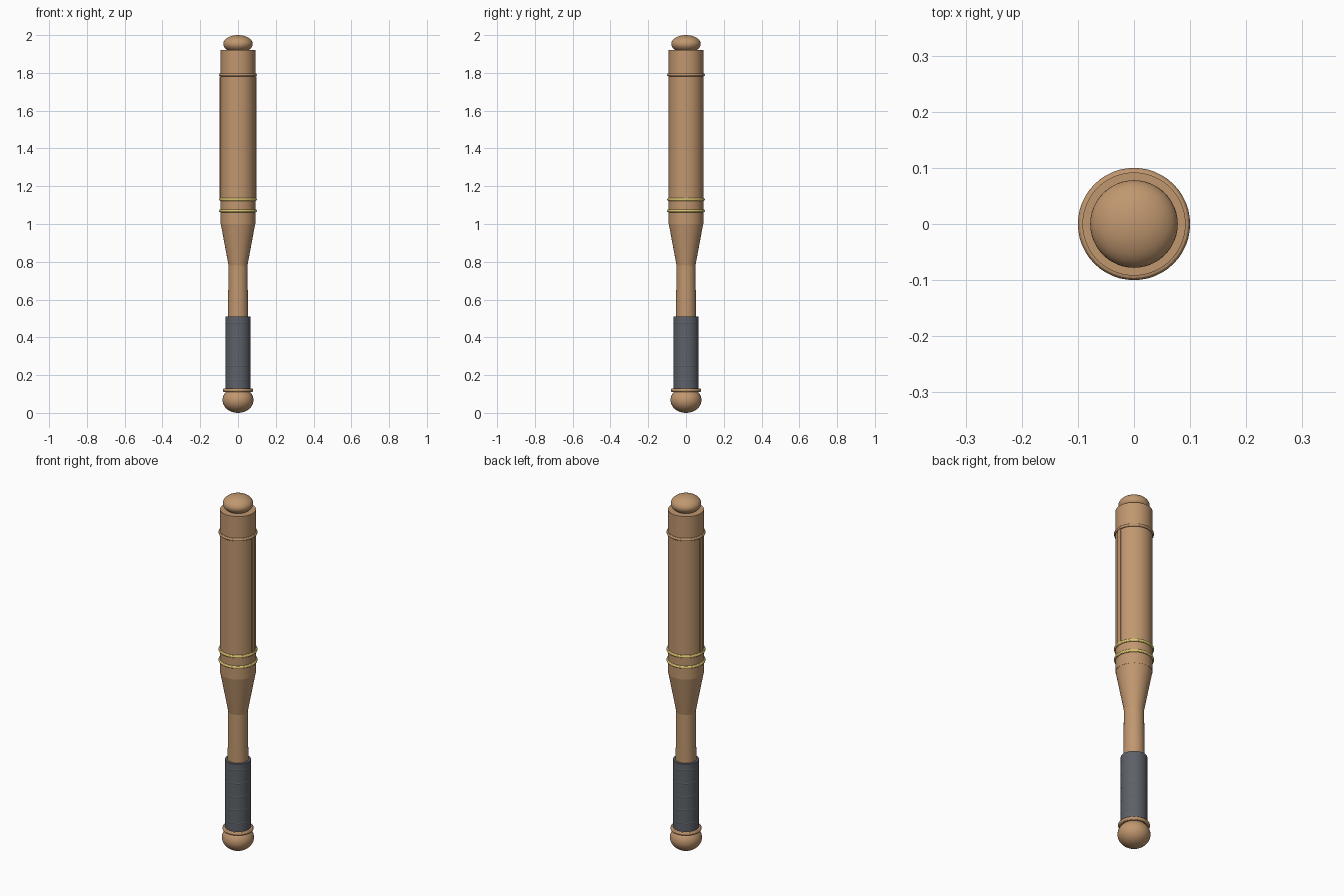
import bpy, math

if "Cube" in bpy.data.objects:
    bpy.data.objects.remove(bpy.data.objects["Cube"])


def material(name, color):
    m = bpy.data.materials.new(name)
    m.diffuse_color = (*color, 1)
    m.use_nodes = True
    m.node_tree.nodes["Principled BSDF"].inputs["Base Color"].default_value = m.diffuse_color
    return m


WOOD = material("wood", (0.53, 0.31, 0.16))
GRIP = material("grip", (0.11, 0.12, 0.14))
GOLD = material("gold", (0.72, 0.56, 0.16))


def finish(name, mat):
    o = bpy.context.object
    o.name = name
    o.data.materials.append(mat)
    bpy.ops.object.shade_smooth_by_angle(angle=math.radians(30))
    return o


def cone(name, z0, z1, r0, r1, mat, sides=48):
    bpy.ops.mesh.primitive_cone_add(vertices=sides, radius1=r0, radius2=r1,
                                    depth=z1 - z0, location=(0, 0, (z0 + z1) / 2))
    return finish(name, mat)


def ball(name, z, r, rz, mat):
    bpy.ops.mesh.primitive_uv_sphere_add(segments=48, ring_count=24, radius=1, location=(0, 0, z))
    bpy.context.object.scale = (r, r, rz)
    bpy.ops.object.transform_apply(location=False, rotation=False, scale=True)
    return finish(name, mat)


def ring(name, z, r, minor, mat):
    bpy.ops.mesh.primitive_torus_add(major_radius=r, minor_radius=minor, major_segments=48,
                                     minor_segments=12, location=(0, 0, z))
    return finish(name, mat)


# Pommel and its collar
ball("pommel", 0.068, 0.082, 0.068, WOOD)
ring("pommel_collar", 0.12, 0.07, 0.01, WOOD)

# Handle with wrapped grip
cone("handle", 0.10, 0.79, 0.058, 0.05, WOOD)
cone("grip", 0.12, 0.51, 0.066, 0.066, GRIP)
for i in range(5):
    ring(f"grip_band_{i + 1}", 0.175 + i * 0.075, 0.059, 0.008, GRIP)

# Flared shoulder and barrel
cone("shoulder", 0.78, 1.0, 0.05, 0.091, WOOD)
cone("barrel", 1.0, 1.92, 0.092, 0.092, WOOD)
ball("end_cap", 1.953, 0.078, 0.047, WOOD)

# Barrel rings
ring("lower_gold_ring", 1.07, 0.092, 0.008, GOLD)
ring("upper_gold_ring", 1.13, 0.092, 0.008, GOLD)
ring("top_ring", 1.79, 0.092, 0.008, WOOD)

# Raised strips on both sides of the barrel
for side, name in ((-1, "left"), (1, "right")):
    bpy.ops.mesh.primitive_cube_add(size=1, location=(side * 0.092, 0, 1.455))
    bpy.context.object.scale = (0.011, 0.02, 0.65)
    bpy.ops.object.transform_apply(location=False, rotation=False, scale=True)
    finish(name + "_strip", WOOD)
